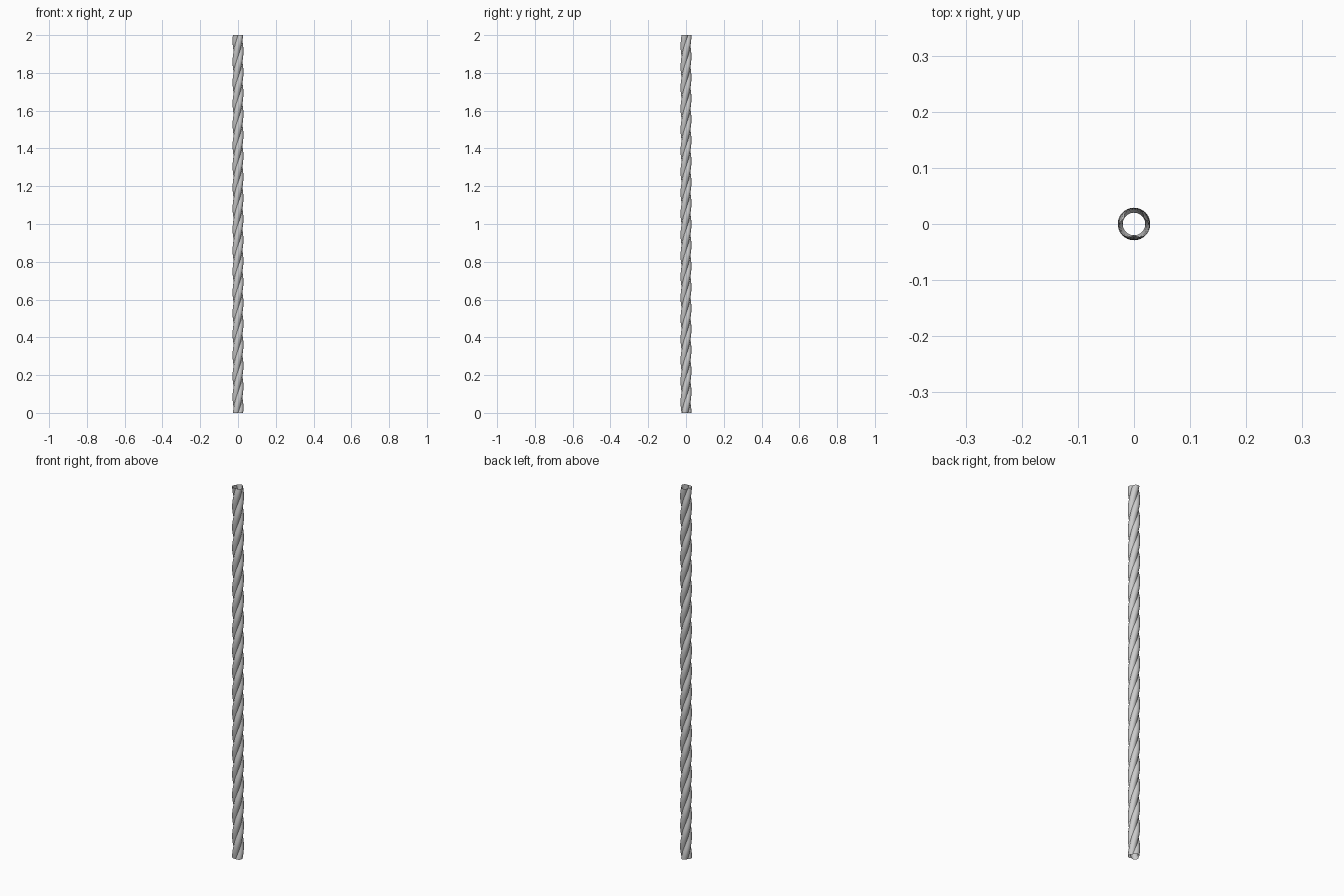
import bpy, bmesh, math

if "Cube" in bpy.data.objects:
    bpy.data.objects.remove(bpy.data.objects["Cube"])

LOBES = 3          # strands twisted together
D, R = 0.0115, 0.0175   # strand centre offset and strand radius
PITCH = 0.333      # height of one full turn
HEIGHT = 2.0
SEG, RINGS = 36, 180


def radius(a):
    # outer outline of overlapping strand circles
    s = 2 * math.pi / LOBES
    b = (a + s / 2) % s - s / 2
    return D * math.cos(b) + math.sqrt(R * R - (D * math.sin(b)) ** 2)


# Hollow twisted rope, open at both ends
bm = bmesh.new()
rings = []
for i in range(RINGS + 1):
    z = HEIGHT * i / RINGS
    twist = 2 * math.pi * z / PITCH + math.pi / 2
    ring = []
    for j in range(SEG):
        a = 2 * math.pi * j / SEG
        r = radius(a)
        ring.append(bm.verts.new((r * math.cos(a + twist), r * math.sin(a + twist), z)))
    rings.append(ring)
for lo, hi in zip(rings, rings[1:]):
    for j in range(SEG):
        k = (j + 1) % SEG
        bm.faces.new((lo[j], lo[k], hi[k], hi[j]))

mesh = bpy.data.meshes.new("rope")
bm.to_mesh(mesh)
bm.free()
rope = bpy.data.objects.new("rope", mesh)
bpy.context.collection.objects.link(rope)
bpy.context.view_layer.objects.active = rope
rope.select_set(True)
bpy.ops.object.shade_smooth_by_angle(angle=math.radians(35))
